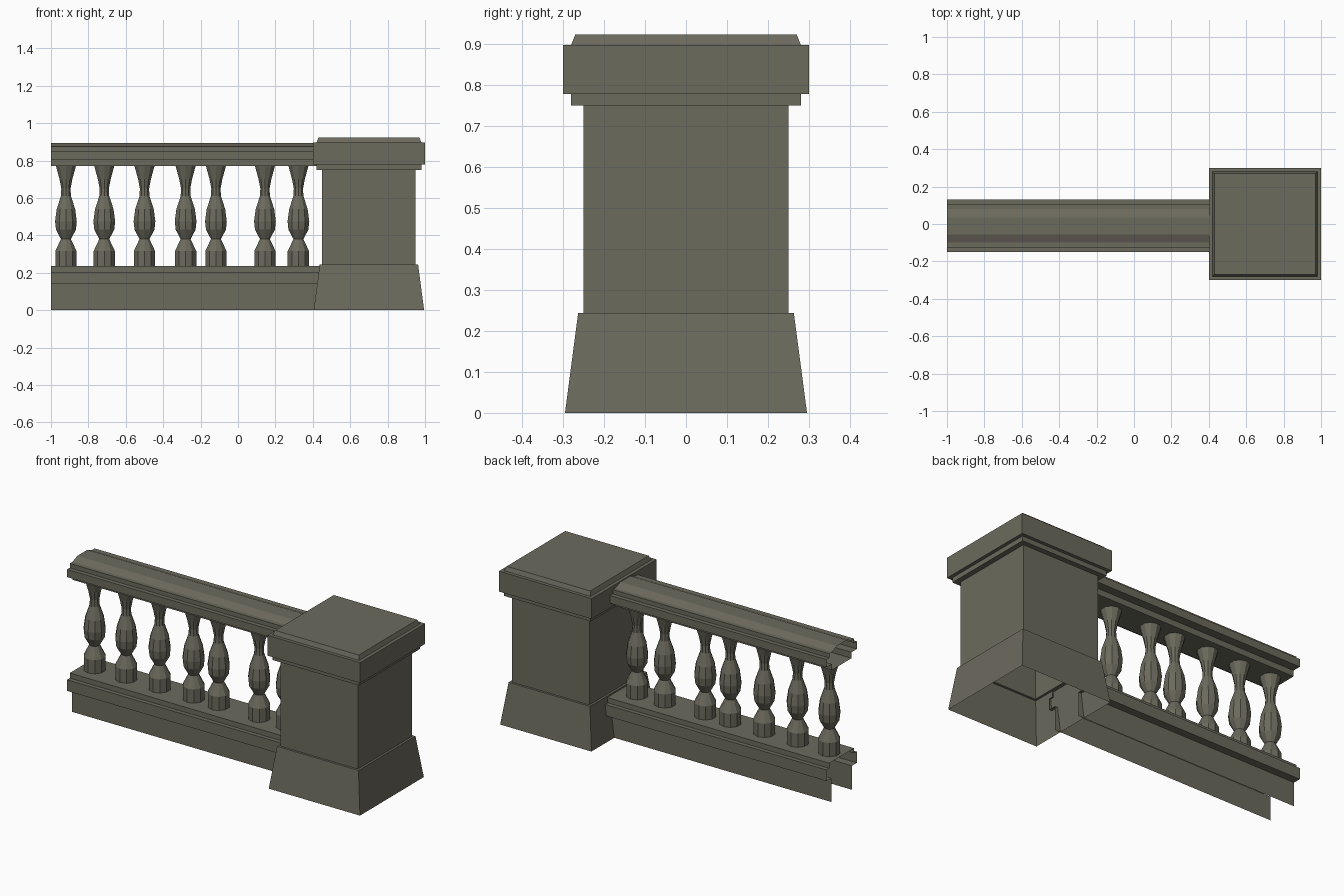
import bpy, bmesh, math

if "Cube" in bpy.data.objects:
    bpy.data.objects.remove(bpy.data.objects["Cube"], do_unlink=True)

stone = bpy.data.materials.new("weathered_stone")
stone.use_nodes = True
COLOR = (0.15, 0.145, 0.11, 1)
stone.diffuse_color = COLOR
bsdf = stone.node_tree.nodes["Principled BSDF"]
bsdf.inputs["Base Color"].default_value = COLOR
bsdf.inputs["Roughness"].default_value = 0.9

PILLAR_X = 0.7
RAIL_Y = -0.01


def finish(bm, name, location):
    mesh = bpy.data.meshes.new(name)
    bm.to_mesh(mesh)
    bm.free()
    mesh.materials.append(stone)
    obj = bpy.data.objects.new(name, mesh)
    obj.location = location
    bpy.context.collection.objects.link(obj)
    return obj


def turned(name, profile, sides, location, square=False, cap=False):
    """Stack rings of (radius, height) into an open-bottomed turned shell."""
    bm = bmesh.new()
    scale = math.sqrt(2) if square else 1
    rings = []
    for r, z in profile:
        ring = []
        for i in range(sides):
            a = 2 * math.pi * (i + 0.5) / sides
            ring.append(bm.verts.new((r * scale * math.cos(a), r * scale * math.sin(a), z)))
        rings.append(ring)
    for low, high in zip(rings, rings[1:]):
        for i in range(sides):
            j = (i + 1) % sides
            bm.faces.new((low[i], low[j], high[j], high[i]))
    if cap:
        bm.faces.new(rings[-1])
    return finish(bm, name, location)


def moulding(name, half, x0, x1, closed=False):
    """Mirror a half section of (width, height) and run it along x, with open ends."""
    section = half + [(-y, z) for y, z in reversed(half)]
    bm = bmesh.new()
    start = [bm.verts.new((x0, y, z)) for y, z in section]
    end = [bm.verts.new((x1, y, z)) for y, z in section]
    count = len(section)
    for i in range(count if closed else count - 1):
        j = (i + 1) % count
        bm.faces.new((start[i], end[i], end[j], start[j]))
    bmesh.ops.recalc_face_normals(bm, faces=bm.faces)
    # Keep the outside of the shell facing outward
    top = max(bm.faces, key=lambda f: f.calc_center_median().z)
    if top.normal.z < 0:
        bmesh.ops.reverse_faces(bm, faces=bm.faces)
    return finish(bm, name, (0, RAIL_Y, 0))


# Square pillar with flared plinth, shaft, neck band and chamfered cap
turned("pillar", [(0.295, 0), (0.263, 0.243), (0.25, 0.243), (0.25, 0.75),
                  (0.28, 0.75), (0.28, 0.778), (0.3, 0.778), (0.3, 0.897),
                  (0.28, 0.897), (0.27, 0.922)],
       4, (PILLAR_X, 0, 0), square=True, cap=True)

# Hollow bottom rail with a projecting ledge
moulding("bottom_rail", [(0.094, 0), (0.094, 0.14), (0.14, 0.14), (0.14, 0.205),
                         (0.115, 0.205), (0.115, 0.235)], -1, 0.44)

# Stepped handrail
moulding("handrail", [(0.09, 0.77), (0.09, 0.805), (0.14, 0.805), (0.14, 0.85),
                      (0.115, 0.85), (0.115, 0.875), (0.09, 0.875), (0.045, 0.893)],
         -1, 0.45, closed=True)

# Faceted balusters
BALUSTER = [(0.06, 0.235), (0.06, 0.315), (0.028, 0.38), (0.056, 0.43), (0.061, 0.475),
            (0.052, 0.54), (0.028, 0.61), (0.026, 0.65), (0.036, 0.7), (0.056, 0.77)]
for n, x in enumerate((-0.92, -0.715, -0.5, -0.28, -0.118, 0.144, 0.323)):
    turned(f"baluster_{n + 1}", BALUSTER, 10, (x, RAIL_Y, 0))
